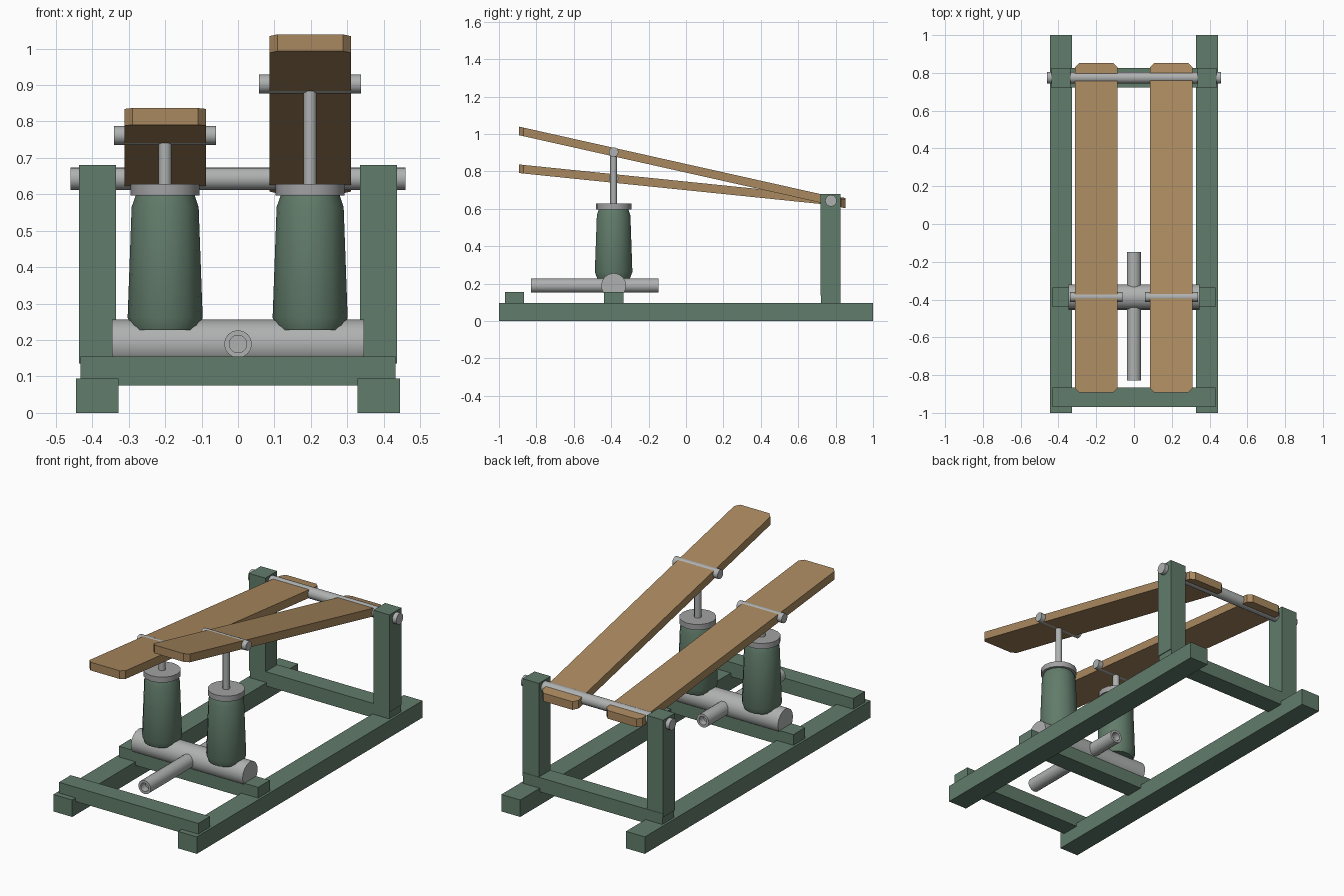
import bpy, bmesh, math
from mathutils import Vector

cube = bpy.data.objects.get("Cube")
if cube:
    bpy.data.objects.remove(cube, do_unlink=True)


def material(name, rgb):
    m = bpy.data.materials.new(name)
    m.use_nodes = True
    m.diffuse_color = (*rgb, 1)
    m.node_tree.nodes["Principled BSDF"].inputs["Base Color"].default_value = (*rgb, 1)
    return m


green = material("painted green", (0.12, 0.20, 0.145))
wood = material("wood", (0.40, 0.25, 0.115))
metal = material("grey metal", (0.43, 0.44, 0.44))
cap_metal = material("cap grey", (0.36, 0.36, 0.37))


def finish(name, bm, mat, smooth=False):
    bmesh.ops.recalc_face_normals(bm, faces=bm.faces)
    mesh = bpy.data.meshes.new(name)
    bm.to_mesh(mesh)
    bm.free()
    mesh.materials.append(mat)
    ob = bpy.data.objects.new(name, mesh)
    bpy.context.collection.objects.link(ob)
    if smooth:
        bpy.ops.object.select_all(action='DESELECT')
        ob.select_set(True)
        bpy.context.view_layer.objects.active = ob
        bpy.ops.object.shade_smooth_by_angle(angle=math.radians(35))
    return ob


def box(name, lo, hi, mat):
    bm = bmesh.new()
    bmesh.ops.create_cube(bm, size=1)
    for v in bm.verts:
        v.co = Vector([(a + b) / 2 + c * (b - a) for a, b, c in zip(lo, hi, v.co)])
    return finish(name, bm, mat)


def lathe(name, profile, origin, axis, mat, sides=16):
    """Spin (radius, distance) points about an axis; zero-radius ends close it."""
    bm = bmesh.new()
    verts = [bm.verts.new((r, 0, d)) for r, d in profile]
    edges = [bm.edges.new(pair) for pair in zip(verts, verts[1:])]
    bmesh.ops.spin(bm, geom=verts + edges, cent=(0, 0, 0), axis=(0, 0, 1),
                   angle=math.tau, steps=sides)
    bmesh.ops.remove_doubles(bm, verts=bm.verts, dist=1e-5)
    turn = Vector((0, 0, 1)).rotation_difference(Vector(axis)).to_matrix()
    for v in bm.verts:
        v.co = turn @ v.co + Vector(origin)
    return finish(name, bm, mat, True)


def rod(name, start, axis, length, r, mat, sides=16):
    return lathe(name, [(0, 0), (r, 0), (r, length), (0, length)], start, axis, mat, sides)


X, Y, Z = (1, 0, 0), (0, 1, 0), (0, 0, 1)
PUMP_Y, HINGE_Y, HINGE_Z = -0.387, 0.775, 0.643

# Ground frame and hinge posts
for side, s in (("left", 1), ("right", -1)):
    xs = sorted((s * 0.328, s * 0.445))
    box(side + "_rail", (xs[0], -1, 0), (xs[1], 1, 0.095), green)
    xs = sorted((s * 0.335, s * 0.436))
    box(side + "_post", (xs[0], 0.72, 0.135), (xs[1], 0.825, 0.68), green)
for label, y in (("front", -0.917), ("middle", PUMP_Y), ("back", 0.775)):
    box(label + "_crossbar", (-0.432, y - 0.052, 0.075), (0.432, y + 0.052, 0.155), green)
rod("hinge_axle", (-0.46, HINGE_Y, HINGE_Z), X, 0.92, 0.031, metal)

# Manifold drum and open-ended pipe through it
rod("manifold_drum", (-0.346, PUMP_Y, 0.189), X, 0.692, 0.067, metal)
lathe("water_pipe", [(0, 0.04), (0.024, 0.04), (0.024, 0), (0.038, 0), (0.038, 0.68),
                     (0.024, 0.68), (0.024, 0.64), (0, 0.64)],
      (0, -0.828, 0.189), Y, metal)


def treadle(side, x, bar_z):
    # Pump body, cap and piston
    lathe(side + "_pump_body", [(0, 0.228), (0.09, 0.228), (0.103, 0.262), (0.092, 0.565),
                                (0.08, 0.6), (0, 0.6)], (x, PUMP_Y, 0), Z, green, 14)
    rod(side + "_pump_cap", (x, PUMP_Y, 0.597), Z, 0.031, 0.095, cap_metal)
    rod(side + "_piston_rod", (x, PUMP_Y, 0.62), Z, bar_z - 0.62, 0.018, metal, 12)
    rod(side + "_pedal_bar", (x - 0.14, PUMP_Y, bar_z), X, 0.28, 0.026, metal, 12)

    # Sloping board with clipped corners and upright ends
    slope = (HINGE_Z - bar_z) / (HINGE_Y - PUMP_Y)
    front, back, half, clip = -0.892, 0.852, 0.112, 0.022
    outline = [(-half, front + clip), (-half + clip, front), (half - clip, front),
               (half, front + clip), (half, back - clip), (half - clip, back),
               (-half + clip, back), (-half, back - clip)]
    bm = bmesh.new()
    face = bm.faces.new([bm.verts.new((x + px, py, bar_z + slope * (py - PUMP_Y) - 0.023))
                         for px, py in outline])
    top = bmesh.ops.extrude_face_region(bm, geom=[face])
    bmesh.ops.translate(bm, vec=(0, 0, 0.046),
                        verts=[g for g in top["geom"] if isinstance(g, bmesh.types.BMVert)])
    finish(side + "_treadle_board", bm, wood)


treadle("left", 0.198, 0.903)
treadle("right", -0.2, 0.762)
